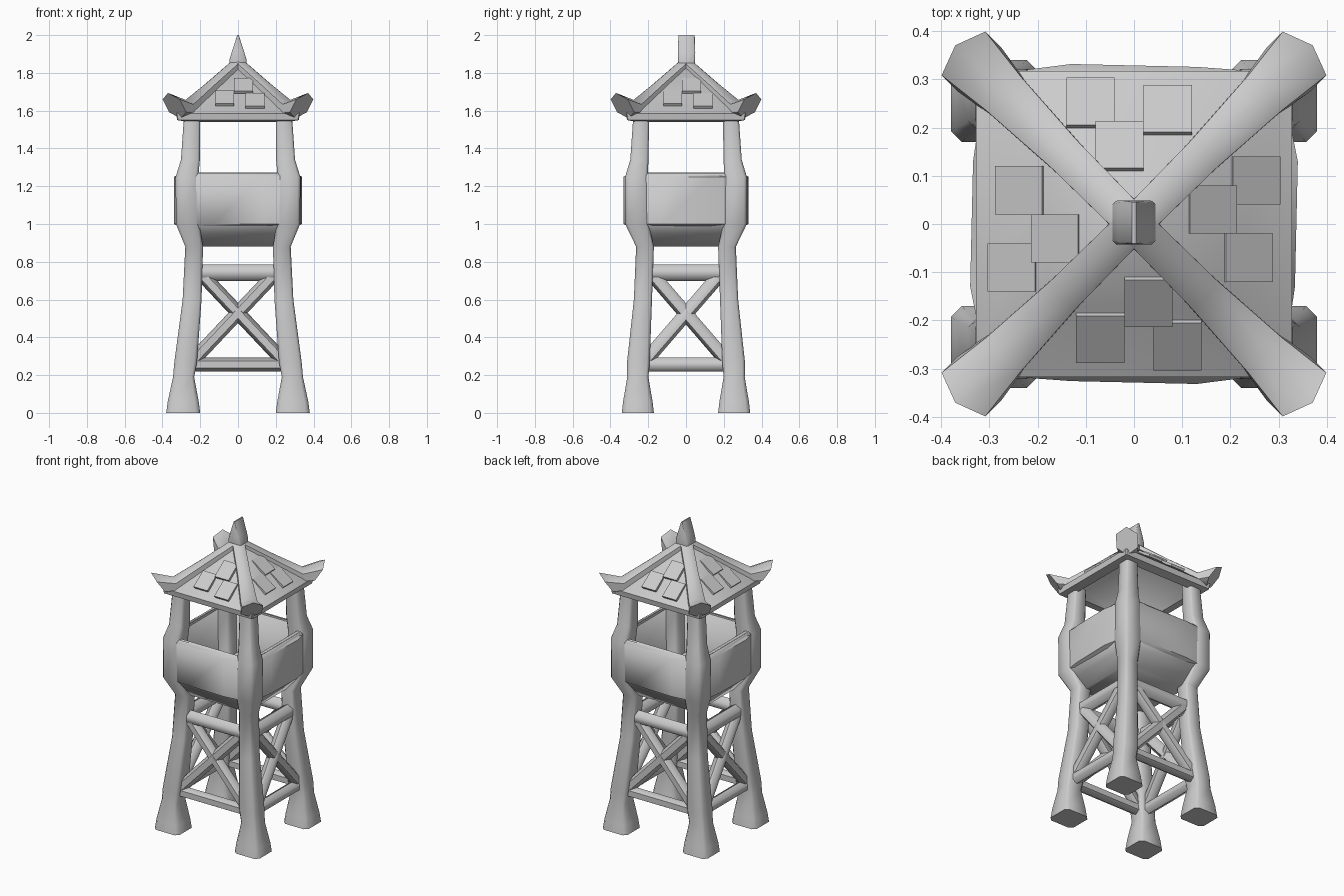
import bpy, bmesh, math
from mathutils import Vector

if "Cube" in bpy.data.objects:
    bpy.data.objects.remove(bpy.data.objects["Cube"])

SIDES = [(1, 1), (1, -1), (-1, 1), (-1, -1)]


def finish(name, rings, caps=True, angle=60):
    """Skin a list of equal-length point rings into a smooth-shaded object."""
    bm = bmesh.new()
    vs = [[bm.verts.new(p) for p in r] for r in rings]
    n = len(vs[0])
    for a, b in zip(vs, vs[1:]):
        for i in range(n):
            j = (i + 1) % n
            bm.faces.new((a[i], a[j], b[j], b[i]))
    if caps:
        bm.faces.new(vs[0][::-1])
        bm.faces.new(vs[-1])
    bmesh.ops.recalc_face_normals(bm, faces=bm.faces)
    me = bpy.data.meshes.new(name)
    bm.to_mesh(me)
    bm.free()
    ob = bpy.data.objects.new(name, me)
    bpy.context.collection.objects.link(ob)
    bpy.ops.object.select_all(action='DESELECT')
    ob.select_set(True)
    bpy.context.view_layer.objects.active = ob
    bpy.ops.object.shade_smooth_by_angle(angle=math.radians(angle))
    return ob


def square(cx, cy, z, hx, hy, cut):
    """Horizontal rectangle with cut corners."""
    pts = []
    for sx, sy in [(1, 1), (-1, 1), (-1, -1), (1, -1)]:
        a = (cx + sx * hx, cy + sy * (hy - cut), z)
        b = (cx + sx * (hx - cut), cy + sy * hy, z)
        pts += [a, b] if sx * sy > 0 else [b, a]
    return pts


def tube(name, path, sizes, n=6, end_dir=None):
    """Sweep an n-sided oval (width, height) along a path."""
    path = [Vector(p) for p in path]
    rings = []
    for i, (p, (w, h)) in enumerate(zip(path, sizes)):
        t = path[min(i + 1, len(path) - 1)] - path[max(i - 1, 0)]
        if end_dir and i == len(path) - 1:
            t = Vector(end_dir)
        t.normalize()
        side = t.cross(Vector((0, 0, 1))).normalized()
        up = side.cross(t)
        rings.append([p + side * w * math.sin(k * math.tau / n) + up * h * math.cos(k * math.tau / n)
                      for k in range(n)])
    return finish(name, rings)


def box(name, loc, size, rot):
    bpy.ops.mesh.primitive_cube_add(size=1, location=loc, rotation=rot)
    ob = bpy.context.object
    ob.name, ob.scale = name, size
    return ob


# Corner legs with flared feet, running up into the roof posts: z, cx, cy, half x, half y
LEG = [(0.0, .29, .255, .09, .085), (.06, .29, .255, .082, .078), (.19, .288, .255, .056, .056),
       (.27, .277, .252, .06, .06), (.60, .243, .228, .05, .048), (.88, .232, .217, .047, .047),
       (1.0, .267, .26, .062, .062), (1.25, .27, .262, .06, .06), (1.34, .252, .247, .05, .048),
       (1.57, .243, .237, .043, .042)]
for sx, sy in SIDES:
    finish("leg_post", [square(sx * x, sy * y, z, hx, hy, .25 * hx) for z, x, y, hx, hy in LEG])


def corner(sx, sy, z):
    """Centre of a leg at height z."""
    for a, b in zip(LEG, LEG[1:]):
        if a[0] <= z <= b[0]:
            f = (z - a[0]) / (b[0] - a[0])
            return (sx * (a[1] + f * (b[1] - a[1])), sy * (a[2] + f * (b[2] - a[2])), z)


# Horizontal rails and cross braces on all four sides
for a, b in [((-1, -1), (1, -1)), ((1, -1), (1, 1)), ((1, 1), (-1, 1)), ((-1, 1), (-1, -1))]:
    for name, z0, z1, r in [("lower_rail", .255, .255, .037), ("upper_rail", .742, .742, .044),
                            ("cross_brace", .23, .78, .037), ("cross_brace", .78, .23, .037)]:
        tube(name, [corner(*a, z0), corner(*b, z1)], [(r, r)] * 2)

# Open lookout box with tapered underside
CABIN = [(.225, .88), (.285, .95), (.322, 1.0), (.324, 1.255), (.31, 1.27), (.288, 1.255), (.28, .97)]
finish("lookout_box", [square(0, 0, z, h, h - .006, .02) for h, z in CABIN])

# Slightly bulging wall panel on each side
for k in range(4):
    c, s = round(math.cos(k * math.pi / 2)), round(math.sin(k * math.pi / 2))
    d = 0 if c else -.008
    rings = []
    for u, o in [(-.24, .318), (-.13, .334 + d), (.13, .340 + d), (.24, .318)]:
        rings.append([(c * r - s * u, s * r + c * u, z)
                      for r, z in [(.29, .98), (o, 1.0), (o, 1.25), (.29, 1.272)]])
    finish("wall_panel", rings)

# Hipped roof shell, hollow underneath
ROOF = [(.03, 1.845), (.18, 1.71), (.328, 1.585), (.322, 1.55), (.265, 1.54), (.24, 1.585), (.03, 1.78)]
finish("roof", [square(0, 0, z, h, h - min(.01, h * .2), .005) for h, z in ROOF], angle=40)

# Low raised shingles scattered over each slope: along, outward distance, width
slope = math.atan2(.26, .298)
for k in range(4):
    a = k * math.pi / 2
    for u, r, w in [(-.07, .235, .10), (.03, .16, .10), (.09, .25, .10)]:
        z = 1.845 - (r - .03) * .875
        box("shingle", (math.cos(a) * r - math.sin(a) * u, math.sin(a) * r + math.cos(a) * u, z),
            (.12, w, .016), (0, slope - .1, a))

# Hip ridges ending in flared, blunt, upturned tips
for sx, sy in SIDES:
    path = [(sx * d, sy * d, z) for d, z in [(.01, 1.84), (.14, 1.725), (.265, 1.61), (.337, 1.626)]]
    tube("hip_ridge", path, [(.042, .036), (.045, .037), (.058, .05), (.074, .083)],
         end_dir=(sx, sy, -1.0))

# Wedge finial
FINIAL = [(1.77, .03, .035), (1.82, .046, .042), (1.875, .044, .045), (1.91, .033, .046), (2.0, .004, .043)]
finish("finial", [square(0, .003, z, hx, hy, .15 * hx) for z, hx, hy in FINIAL])
